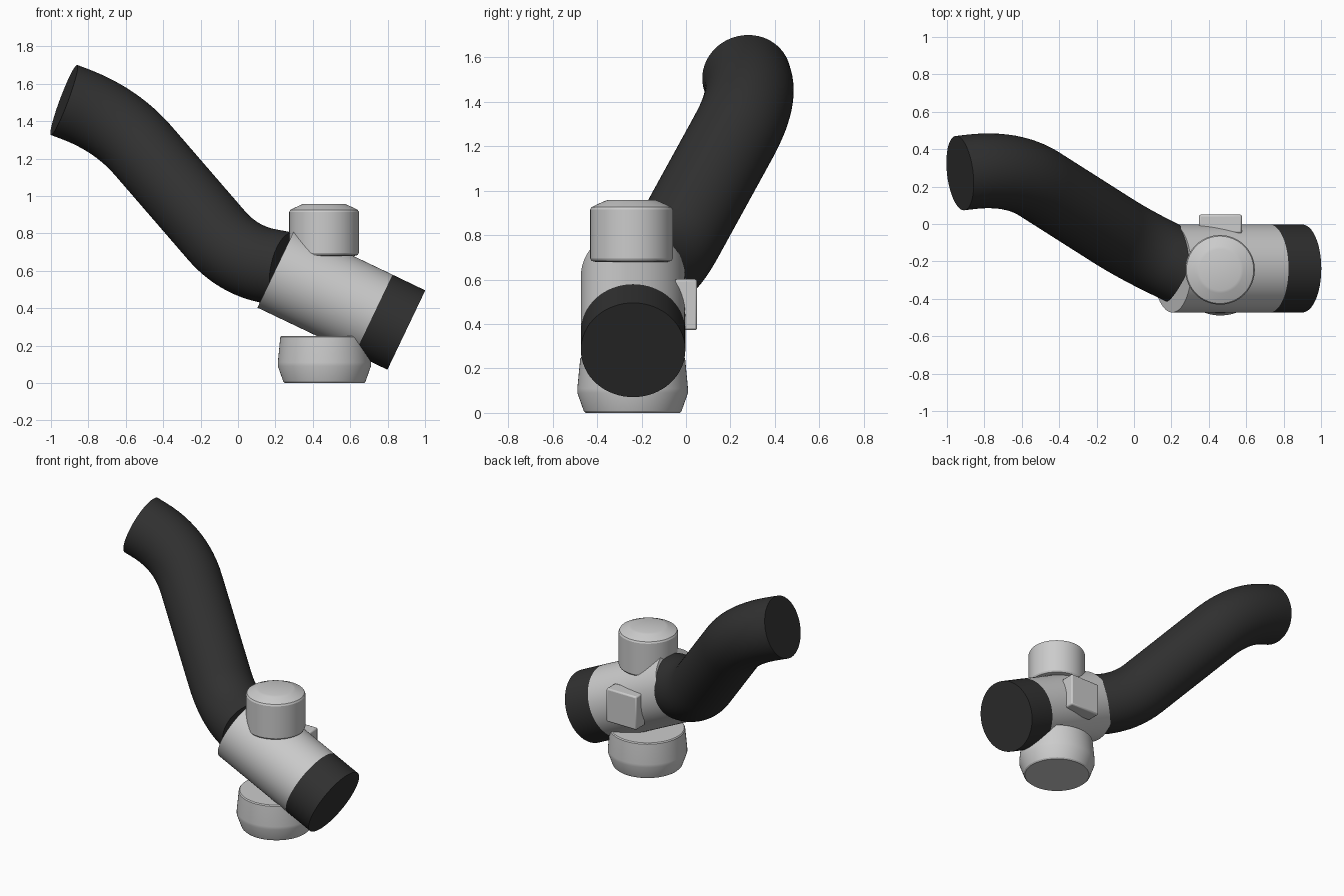
import bpy, math
from mathutils import Vector

if "Cube" in bpy.data.objects:
    bpy.data.objects.remove(bpy.data.objects["Cube"])


def material(name, v):
    m = bpy.data.materials.new(name)
    m.diffuse_color = (v, v, v, 1)
    m.use_nodes = True
    m.node_tree.nodes["Principled BSDF"].inputs["Base Color"].default_value = m.diffuse_color
    return m


LIGHT = material("light_grey", 0.6)
DARK = material("charcoal", 0.03)


def finish(obj, name, mat):
    obj.name = name
    obj.data.materials.clear()
    obj.data.materials.append(mat)
    bpy.ops.object.select_all(action='DESELECT')
    obj.select_set(True)
    bpy.context.view_layer.objects.active = obj
    bpy.ops.object.shade_smooth_by_angle(angle=math.radians(20))
    return obj


def sweep(name, mat, rings, n=64):
    """Capped tube from (centre, direction, radius) rings."""
    verts, faces = [], []
    u = Vector((0, 1, 0))
    for c, d, r in rings:
        d = d.normalized()
        u = (u - d * u.dot(d)).normalized()
        w = d.cross(u)
        for i in range(n):
            a = 2 * math.pi * i / n
            verts.append(c + (u * math.cos(a) + w * math.sin(a)) * r)
    for k in range(len(rings) - 1):
        for i in range(n):
            j = (i + 1) % n
            faces.append((k*n + i, k*n + j, (k+1)*n + j, (k+1)*n + i))
    faces.append(tuple(reversed(range(n))))
    faces.append(tuple(range((len(rings) - 1) * n, len(rings) * n)))
    me = bpy.data.meshes.new(name)
    me.from_pydata(verts, [], faces)
    obj = bpy.data.objects.new(name, me)
    bpy.context.collection.objects.link(obj)
    return finish(obj, name, mat)


def lathe(name, mat, x, y, profile):
    up = Vector((0, 0, 1))
    return sweep(name, mat, [(Vector((x, y, z)), up, r) for r, z in profile])


# Tilted main housing and its dark end cap
left = Vector((0.205, -0.238, 0.615))
seam = Vector((0.725, -0.238, 0.367))
end = Vector((0.900, -0.238, 0.283))
axis = end - left
sweep("main_housing", LIGHT, [(left, axis, 0.235), (seam, axis, 0.235)])
sweep("end_cap", DARK, [(seam, axis, 0.235), (end, axis, 0.235)])

# Bent hose: straight runs joined by rounded corners
start = Vector((0.26, -0.235, 0.607))
corners = [Vector((0.0, -0.108, 0.656)), Vector((-0.65, 0.305, 1.408))]
tip = Vector((-0.93, 0.272, 1.513))
stops = [start] + corners + [tip]
path = [start]
for i, reach in ((1, 0.19), (2, 0.24)):
    c = stops[i]
    a = c + (stops[i-1] - c).normalized() * reach
    b = c + (stops[i+1] - c).normalized() * reach
    for k in range(13):
        t = k / 12
        path.append(a * (1-t)**2 + c * 2*t*(1-t) + b * t*t)
path.append(tip)
rings = []
for i, p in enumerate(path):
    d = path[min(i+1, len(path)-1)] - path[max(i-1, 0)]
    rings.append((p, d, 0.2))
sweep("hose", DARK, rings)

# Round foot and top knob
lathe("foot", LIGHT, 0.462, -0.24,
      [(0.212, 0.0), (0.220, 0.008), (0.249, 0.09), (0.249, 0.11),
       (0.236, 0.245), (0.230, 0.252)])
lathe("top_knob", LIGHT, 0.460, -0.245,
      [(0.165, 0.68), (0.180, 0.684), (0.186, 0.695), (0.186, 0.915),
       (0.180, 0.926), (0.125, 0.952), (0.110, 0.957)])

# Rear square plate
bpy.ops.mesh.primitive_cube_add(size=1, location=(0.462, 0.0, 0.487))
plate = bpy.context.object
plate.scale = (0.23, 0.10, 0.23)
bpy.ops.object.transform_apply(location=False, rotation=False, scale=True)
bev = plate.modifiers.new("Bevel", 'BEVEL')
bev.width, bev.segments = 0.01, 2
finish(plate, "rear_plate", LIGHT)
